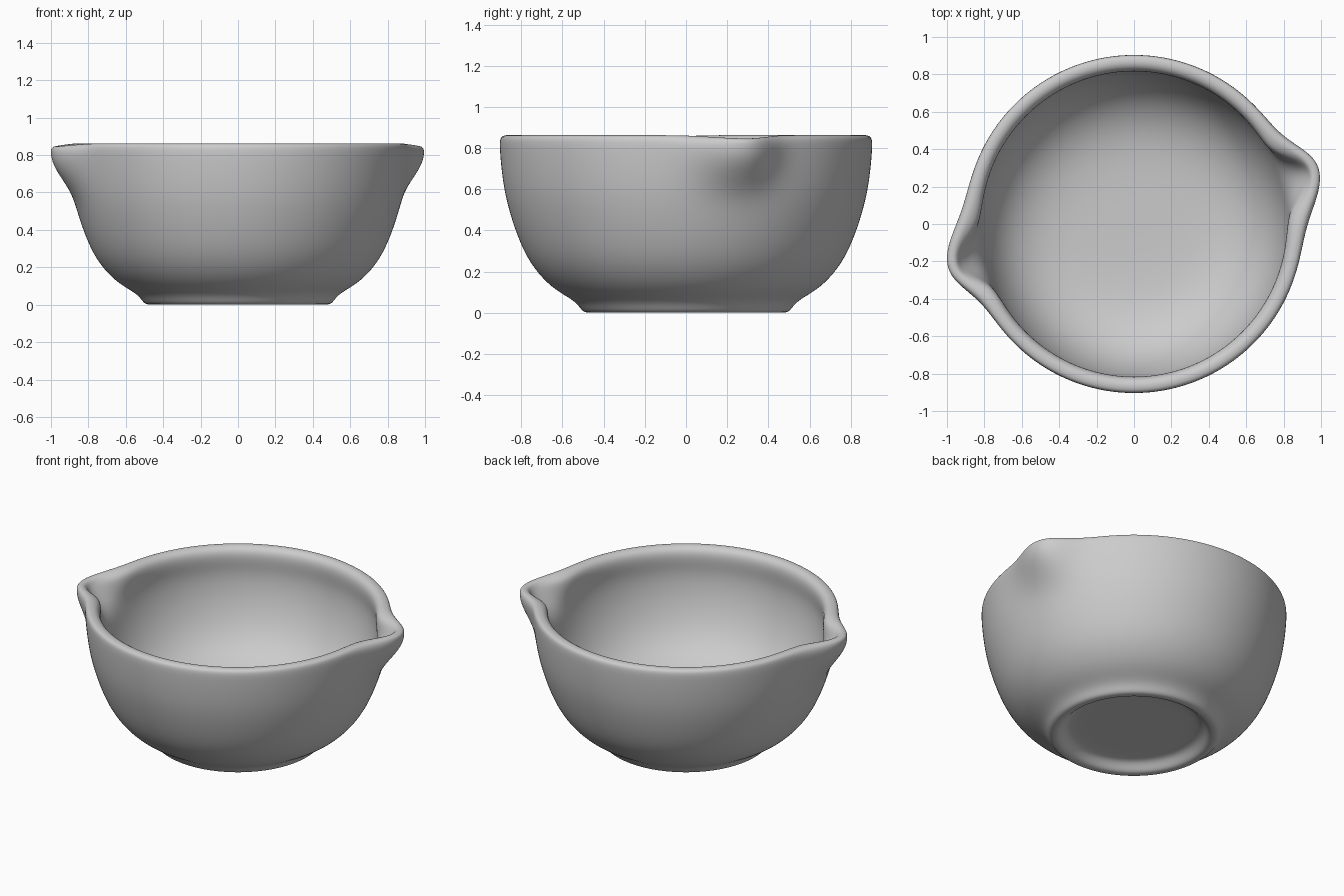
import bpy, bmesh, math
from mathutils import Vector

cube = bpy.data.objects.get("Cube")
if cube:
    bpy.data.objects.remove(cube, do_unlink=True)

# Cross-section as (radius, height): underside and foot, outer wall, rim, inner wall
OUTER = [(0, .06), (.2, .06), (.36, .06), (.405, .05), (.435, .015), (.455, .001), (.488, .001),
         (.506, .012), (.525, .04), (.56, .07), (.65, .12), (.74, .215), (.80, .325),
         (.845, .45), (.875, .56), (.89, .65), (.898, .72), (.903, .78), (.905, .83)]
RIM = [(.899, .856), (.875, .864), (.85, .862)]
INNER = [(.826, .845), (.815, .81), (.818, .76), (.826, .70), (.822, .62), (.80, .51),
         (.75, .38), (.67, .27), (.55, .19), (.40, .15), (.2, .14), (0, .14)]

SPOUTS = [(17.0, .13), (193.0, .12)]      # direction in degrees, outward pull


def smoothstep(a, b, t):
    t = max(0.0, min(1.0, (t - a) / (b - a)))
    return t * t * (3 - 2 * t)


def bell(angle, centre, narrow):
    """Skewed bell curve around a spout direction."""
    d = (angle - centre + 180) % 360 - 180
    width = (7.5 if d > 0 else 9.5) * narrow
    return math.exp(-.5 * (d / width) ** 2)


def pull_spouts(co, side):
    """Push a point of the wall outward and slightly down at each spout."""
    r = math.hypot(co.x, co.y)
    if r < .3:
        return co
    angle = math.degrees(math.atan2(co.y, co.x))
    narrow, gain, low, high = {"outer": (1, 1, .52, .82), "rim": (.9, 1.03, .5, .8),
                               "inner": (.72, 1.1, .62, .85)}[side]
    weight = smoothstep(low, high, co.z)
    out = drop = 0.0
    for centre, pull in SPOUTS:
        b = bell(angle, centre, narrow) * weight
        out += b * pull * gain
        drop += b * (.035 if side == "inner" else .016)
    k = (r + out) / r
    return Vector((co.x * k, co.y * k, co.z - drop))


# Turn the cross-section into a closed bowl
SEGMENTS = 120
profile = [(p, s) for pts, s in ((OUTER, "outer"), (RIM, "rim"), (INNER, "inner")) for p in pts]
bm = bmesh.new()
rings = []
for (r, z), side in profile:
    count = SEGMENTS if r > 0 else 1
    rings.append([bm.verts.new(pull_spouts(
        Vector((r * math.cos(math.tau * i / SEGMENTS), r * math.sin(math.tau * i / SEGMENTS), z)), side))
        for i in range(count)])
for a, b in zip(rings, rings[1:]):
    for i in range(SEGMENTS):
        j = (i + 1) % SEGMENTS
        corners = [a[i % len(a)], a[j % len(a)], b[j % len(b)], b[i % len(b)]]
        bm.faces.new(list(dict.fromkeys(corners)))
bmesh.ops.recalc_face_normals(bm, faces=bm.faces)
for f in bm.faces:
    f.smooth = True
mesh = bpy.data.meshes.new("mixing_bowl")
bm.to_mesh(mesh)
bm.free()
bowl = bpy.data.objects.new("mixing_bowl", mesh)
bpy.context.collection.objects.link(bowl)
sub = bowl.modifiers.new("smooth", "SUBSURF")
sub.levels = sub.render_levels = 2

# Plain glazed clay
mat = bpy.data.materials.new("grey_ceramic")
mat.use_nodes = True
colour = (.6, .6, .6, 1)
mat.diffuse_color = colour
mat.node_tree.nodes["Principled BSDF"].inputs["Base Color"].default_value = colour
mesh.materials.append(mat)
